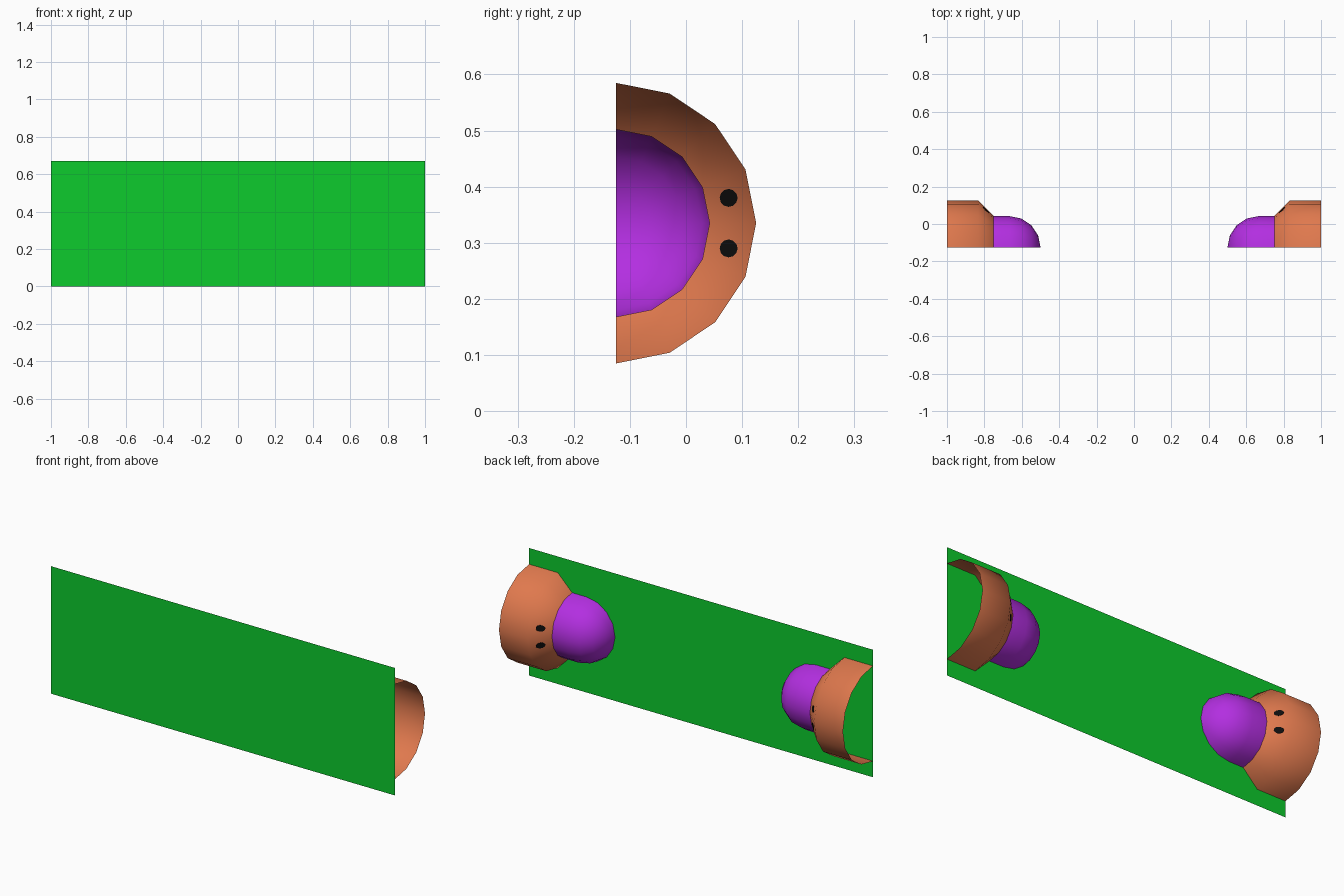
import bpy
import bmesh
import math

if "Cube" in bpy.data.objects:
    bpy.data.objects.remove(bpy.data.objects["Cube"])

BACK = -0.125      # y of the flat panel
MID = 0.335        # height of the dome axis
R, r = 0.25, 0.167 # collar and cap radii


def material(name, rgb):
    m = bpy.data.materials.new(name)
    m.diffuse_color = (*rgb, 1)
    m.use_nodes = True
    m.node_tree.nodes["Principled BSDF"].inputs["Base Color"].default_value = m.diffuse_color
    return m


GREEN = material("green", (0.004, 0.60, 0.026))
ORANGE = material("orange", (0.74, 0.19, 0.075))
PURPLE = material("purple", (0.45, 0.028, 0.75))
BLACK = material("black", (0.004, 0.004, 0.004))


def finish(name, bm, mat, smooth=None):
    bmesh.ops.remove_doubles(bm, verts=bm.verts, dist=1e-5)
    me = bpy.data.meshes.new(name)
    bm.to_mesh(me)
    bm.free()
    me.materials.append(mat)
    ob = bpy.data.objects.new(name, me)
    bpy.context.collection.objects.link(ob)
    if smooth:
        bpy.ops.object.select_all(action='DESELECT')
        ob.select_set(True)
        bpy.context.view_layer.objects.active = ob
        bpy.ops.object.shade_smooth_by_angle(angle=math.radians(smooth))
    return ob


def half_lathe(name, profile, side, mat):
    """Open half shell: (x, radius) profile turned 180 degrees about the x axis."""
    bm = bmesh.new()
    rings = []
    for i in range(9):
        a = math.radians(-90 + 22.5 * i)
        rings.append([bm.verts.new((side * x, BACK + q * math.cos(a), MID + q * math.sin(a)))
                      for x, q in profile])
    for A, B in zip(rings, rings[1:]):
        for j in range(len(profile) - 1):
            f = [A[j], A[j + 1], B[j + 1], B[j]]
            bm.faces.new(f if side > 0 else f[::-1])
    bmesh.ops.dissolve_degenerate(bm, dist=1e-6, edges=bm.edges)
    bm.normal_update()
    # make the shell face outward, away from its axis
    if sum(f.normal.y * f.calc_area() for f in bm.faces) < 0:
        bmesh.ops.reverse_faces(bm, faces=bm.faces)
    return finish(name, bm, mat, 60)


def eye(name, z, side):
    """Thin disc through the sloped collar face, visible on both sides."""
    bm = bmesh.new()
    apothem = math.cos(math.radians(11.25))
    n = math.radians(11.25 if z > MID else -11.25)
    layers = []
    for d in (-0.002, 0.002):
        ring = []
        for i in range(12):
            a = math.tau * i / 12
            y = 0.076 + 0.016 * math.cos(a)
            zz = z + 0.016 * math.sin(a)
            # x of the sloped flat face at this y, z
            q = ((y - BACK) * math.cos(n) + (zz - MID) * math.sin(n)) / apothem
            ring.append(bm.verts.new((side * (0.75 + q - r + d), y, zz)))
        layers.append(ring)
        bm.faces.new(ring)
    for i in range(12):
        k = (i + 1) % 12
        bm.faces.new([layers[0][i], layers[0][k], layers[1][k], layers[1][i]])
    bmesh.ops.recalc_face_normals(bm, faces=bm.faces)
    finish(name, bm, BLACK)


# flat panel, facing the front
bm = bmesh.new()
bm.faces.new([bm.verts.new((x, BACK, z))
              for x, z in ((-1, 0), (1, 0), (1, 2 * MID), (-1, 2 * MID))])
finish("panel", bm, GREEN)

# collar: straight tube then slope; cap: short tube then quarter round
collar = [(1.0, R), (0.75 + R - r, R), (0.75, r)]
cap = [(0.75, r)] + [(0.667 - r * math.sin(math.radians(22.5 * i)),
                      r * math.cos(math.radians(22.5 * i))) for i in range(5)]

for side, label in ((1, "right"), (-1, "left")):
    half_lathe(label + "_collar", collar, side, ORANGE)
    half_lathe(label + "_cap", cap, side, PURPLE)
    eye(label + "_upper_dot", 0.38, side)
    eye(label + "_lower_dot", 0.29, side)
